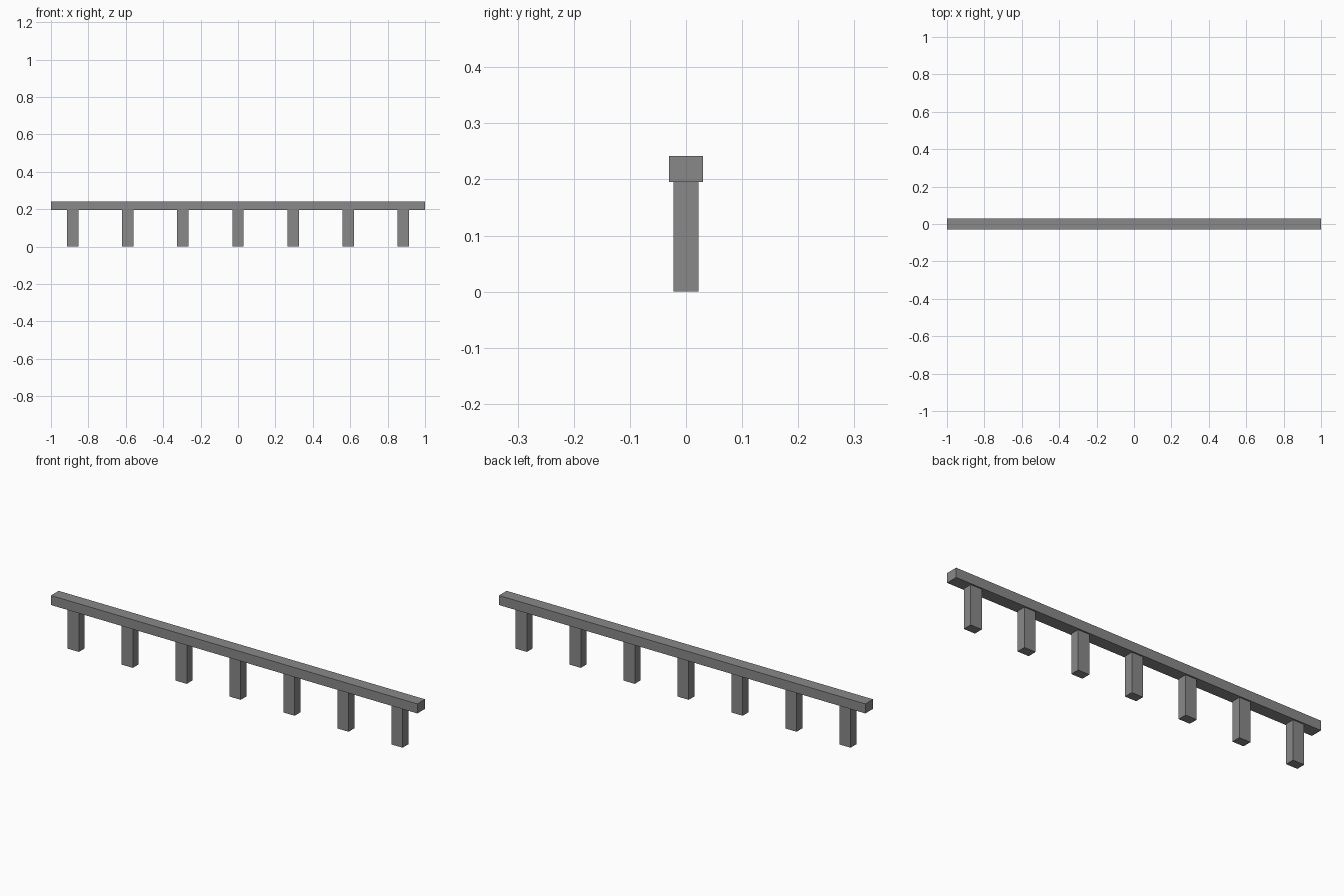
import bpy

# Remove the default cube
default = bpy.data.objects.get("Cube")
if default:
    bpy.data.objects.remove(default, do_unlink=True)

GREY = (0.25, 0.25, 0.25, 1.0)
POST_COUNT = 7
POST_SPACING = 0.2945
POST_HEIGHT = 0.195
RAIL_HEIGHT = 0.047

# Single flat grey
grey = bpy.data.materials.new("grey")
grey.use_nodes = True
grey.diffuse_color = GREY
for node in grey.node_tree.nodes:
    if node.type == "BSDF_PRINCIPLED":
        node.inputs["Base Color"].default_value = GREY


def box(name, size, x, bottom):
    """Add a box of the given size standing on height 'bottom'."""
    bpy.ops.mesh.primitive_cube_add(size=1, location=(x, 0, bottom + size[2] / 2))
    part = bpy.context.object
    part.name = name
    part.scale = size
    bpy.ops.object.transform_apply(location=False, rotation=False, scale=True)
    part.data.materials.append(grey)
    return part


# Long top rail
box("top_rail", (2.0, 0.06, RAIL_HEIGHT), 0, POST_HEIGHT)

# Evenly spaced posts under the rail
for i in range(POST_COUNT):
    x = (i - (POST_COUNT - 1) / 2) * POST_SPACING
    box(f"post_{i + 1}", (0.061, 0.045, POST_HEIGHT), x, 0)
